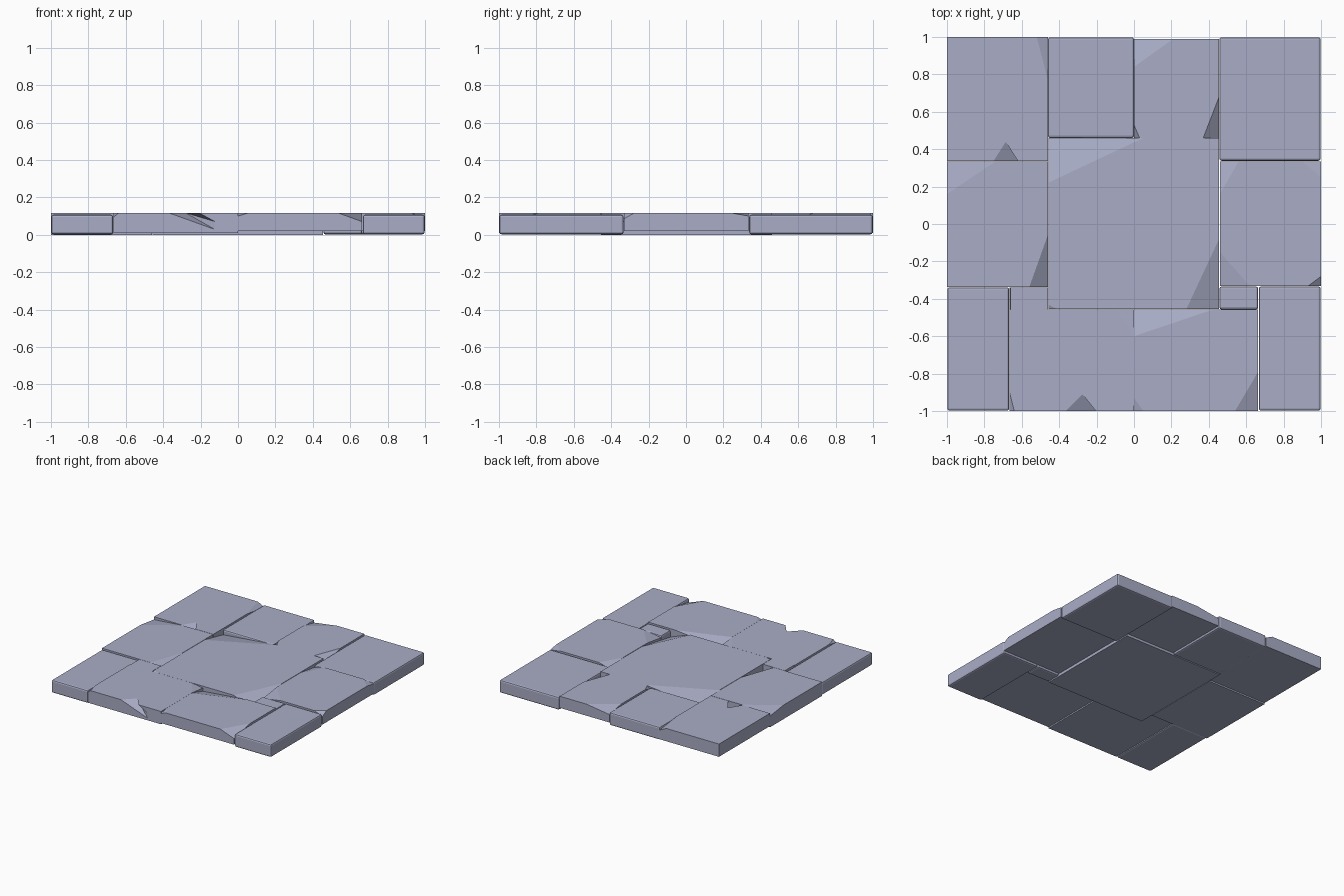
import bpy, bmesh
from mathutils import Vector

if "Cube" in bpy.data.objects:
    bpy.data.objects.remove(bpy.data.objects["Cube"])

TOP = 0.115
stone = bpy.data.materials.new("blue_grey_stone")
stone.diffuse_color = (0.40, 0.42, 0.57, 1)
stone.use_nodes = True
stone.node_tree.nodes["Principled BSDF"].inputs["Base Color"].default_value = stone.diffuse_color


def finish(bm, name):
    bmesh.ops.recalc_face_normals(bm, faces=bm.faces)
    me = bpy.data.meshes.new(name)
    bm.to_mesh(me)
    bm.free()
    me.materials.append(stone)
    ob = bpy.data.objects.new(name, me)
    bpy.context.collection.objects.link(ob)
    return ob


def box(x0, x1, y0, y1, z0, z1):
    bm = bmesh.new()
    bmesh.ops.create_cube(bm, size=1)
    for v in bm.verts:
        v.co = ((x0, x1)[v.co.x > 0], (y0, y1)[v.co.y > 0], (z0, z1)[v.co.z > 0])
    return bm


def chipped_slab(name, x0, x1, y0, y1, z0, chips):
    """Each chip is (first edge point, second edge point, corner, depth at corner)."""
    bm = box(x0, x1, y0, y1, z0, TOP)
    for a, b, c, depth in chips:
        p, q = Vector((*a, TOP)), Vector((*b, TOP))
        r = Vector((*c, TOP - depth))
        n = (q - p).cross(r - p).normalized()
        if n.z < 0:
            n.negate()
        cut = bmesh.ops.bisect_plane(bm, geom=bm.verts[:] + bm.edges[:] + bm.faces[:],
                                     dist=1e-5, plane_co=p, plane_no=n, clear_outer=True)
        rim = [e for e in cut['geom_cut'] if isinstance(e, bmesh.types.BMEdge)]
        bmesh.ops.holes_fill(bm, edges=rim, sides=0)
    return finish(bm, name)


def bevelled_slab(name, x0, x1, y0, y1, z1=0.107):
    bm = box(x0, x1, y0, y1, 0.002, z1)
    bmesh.ops.bevel(bm, geom=bm.edges[:], offset=0.012, segments=2, profile=0.5,
                    affect='EDGES')
    return finish(bm, name)


def notch(slab, points):
    """Carve a convex splinter out of a slab edge."""
    bm = bmesh.new()
    for p in points:
        bm.verts.new(p)
    bmesh.ops.convex_hull(bm, input=bm.verts[:])
    cutter = finish(bm, slab.name + "_notch_cutter")
    cutter.hide_render = True
    mod = slab.modifiers.new("notch", 'BOOLEAN')
    mod.operation = 'DIFFERENCE'
    mod.solver = 'EXACT'
    mod.object = cutter
    bpy.context.view_layer.objects.active = slab
    bpy.ops.object.modifier_apply(modifier=mod.name)
    bpy.data.objects.remove(cutter)


# Neatly rounded slabs
bevelled_slab("back_left_block", -0.46, 0.0, 0.46, 0.998)
bevelled_slab("back_right_block", 0.456, 0.998, 0.338, 0.998)
bevelled_slab("front_left_block", -0.998, -0.667, -0.998, -0.339)
bevelled_slab("front_right_block", 0.667, 0.998, -0.998, -0.334)
bevelled_slab("small_filler_block", 0.457, 0.664, -0.457, -0.334)

# Large centre slab
chipped_slab("centre_slab", -0.458, 0.455, -0.455, 0.46, 0.0, [
    ((-0.46, 0.22), (0.05, 0.46), (-0.46, 0.46), 0.05),
    ((0.28, -0.455), (0.455, -0.08), (0.455, -0.455), 0.065),
    ((-0.46, -0.43), (-0.41, -0.455), (-0.46, -0.455), 0.01),
])

# Chipped slabs around the rim
corner = chipped_slab("back_left_slab", -1.0, -0.461, 0.338, 1.0, 0.01, [
    ((-0.52, 1.0), (-0.455, 0.75), (-0.46, 1.0), 0.03),
])
notch(corner, [(-0.69, 0.44, TOP + 0.002), (-0.76, 0.33, TOP + 0.002),
               (-0.62, 0.33, TOP - 0.002), (-0.53, 0.33, 0.065), (-0.53, 0.33, 0.02),
               (-0.62, 0.33, TOP + 0.002)])

chipped_slab("back_slab", 0.001, 0.455, 0.46, 0.99, 0.02, [
    ((0.0, 0.84), (0.21, 0.99), (0.0, 0.99), 0.03),
    ((0.37, 0.46), (0.455, 0.68), (0.455, 0.46), 0.065),
    ((0.0, 0.53), (0.03, 0.46), (0.0, 0.46), 0.03),
])
chipped_slab("left_slab", -1.0, -0.461, -0.338, 0.335, 0.0, [
    ((-1.0, 0.16), (-0.74, 0.335), (-1.0, 0.335), 0.022),
    ((-0.56, -0.338), (-0.461, -0.06), (-0.461, -0.338), 0.065),
])
chipped_slab("right_slab", 0.459, 1.0, -0.332, 0.335, 0.02, [
    ((0.459, 0.16), (0.56, 0.335), (0.459, 0.335), 0.025),
    ((0.459, -0.15), (0.62, -0.332), (0.459, -0.332), 0.025),
    ((0.93, -0.332), (1.0, -0.28), (1.0, -0.332), 0.03),
    ((0.90, 0.335), (1.0, 0.25), (1.0, 0.335), 0.015),
])
front = chipped_slab("front_slab_left", -0.665, 0.0, -1.0, -0.456, 0.01, [
    ((-0.10, -0.456), (0.0, -0.6), (0.0, -0.456), 0.015),
    ((-0.665, -0.9), (-0.64, -1.0), (-0.665, -1.0), 0.02),
])
notch(front, [(-0.28, -0.91, TOP + 0.002), (-0.38, -1.01, TOP + 0.002),
              (-0.20, -1.01, TOP + 0.002), (-0.105, -1.01, 0.065), (-0.105, -1.01, 0.018)])
chipped_slab("front_slab_left_tab", -0.665, -0.46, -0.456, -0.34, 0.01, [
    ((-0.66, -0.456), (-0.66, -0.34), (-0.665, -0.4), 0.03),
])
chipped_slab("front_slab_right", 0.001, 0.664, -1.0, -0.458, 0.02, [
    ((0.0, -0.6), (0.42, -0.458), (0.0, -0.458), 0.04),
    ((0.54, -1.0), (0.664, -0.79), (0.664, -1.0), 0.045),
    ((0.0, -0.93), (0.05, -1.0), (0.0, -1.0), 0.015),
])
